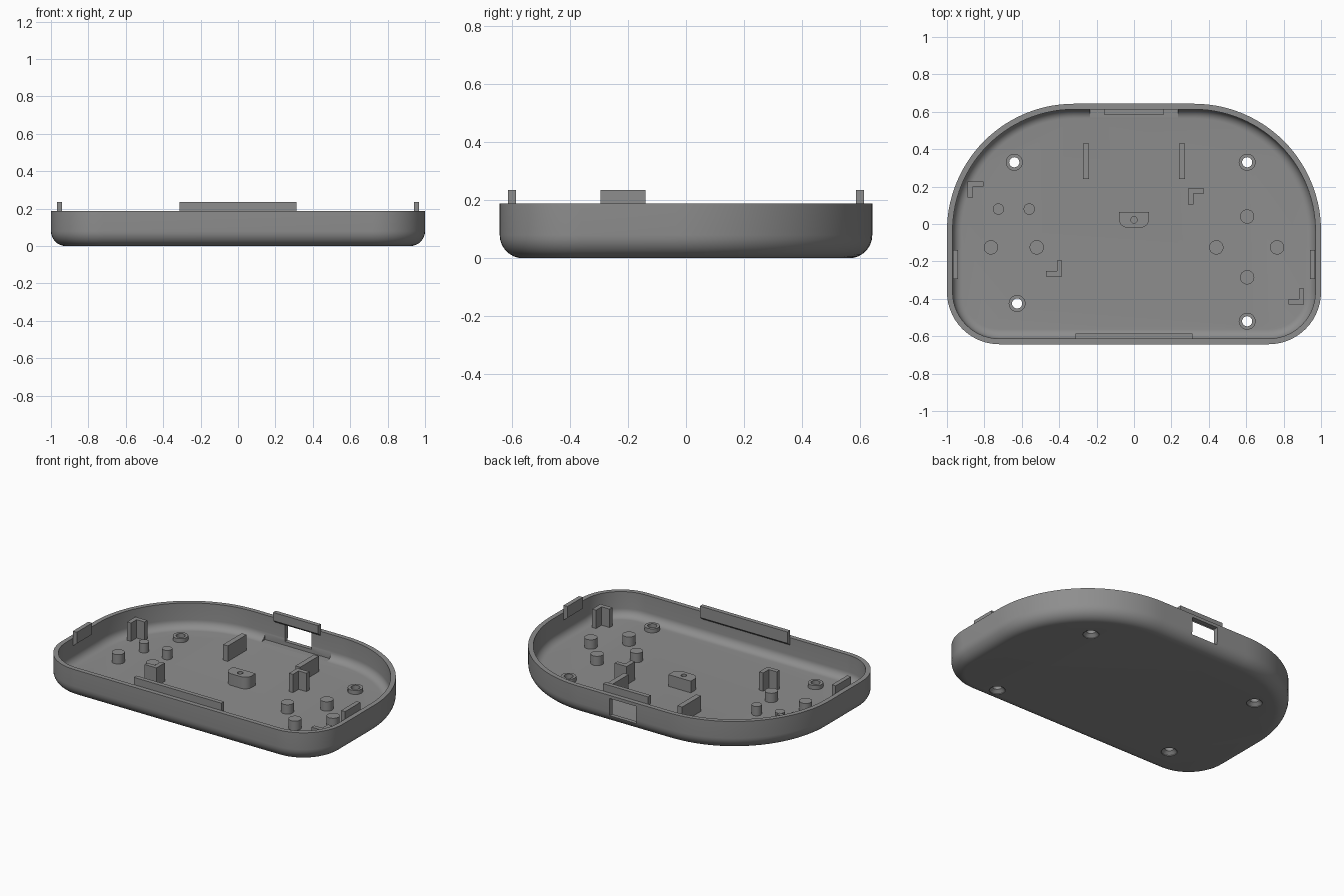
import bpy, bmesh, math
from mathutils import Matrix, Vector

if "Cube" in bpy.data.objects:
    bpy.data.objects.remove(bpy.data.objects["Cube"])

gray = bpy.data.materials.new("mid gray")
gray.diffuse_color = (0.27, 0.27, 0.27, 1)
gray.use_nodes = True
gray.node_tree.nodes["Principled BSDF"].inputs["Base Color"].default_value = gray.diffuse_color

RIM, FLOOR, WALL, FILLET = 0.188, 0.03, 0.03, 0.08


def finish(name, bm, smooth=True):
    bmesh.ops.recalc_face_normals(bm, faces=bm.faces)
    mesh = bpy.data.meshes.new(name)
    bm.to_mesh(mesh)
    bm.free()
    mesh.materials.append(gray)
    ob = bpy.data.objects.new(name, mesh)
    bpy.context.collection.objects.link(ob)
    if smooth:
        shade(ob)
    return ob


def shade(ob):
    bpy.ops.object.select_all(action='DESELECT')
    ob.select_set(True)
    bpy.context.view_layer.objects.active = ob
    bpy.ops.object.shade_smooth_by_angle(angle=math.radians(35))


def cut(ob, cutters):
    for c in cutters:
        mod = ob.modifiers.new("cut", 'BOOLEAN')
        mod.operation, mod.solver, mod.object = 'DIFFERENCE', 'EXACT', c
        bpy.context.view_layer.objects.active = ob
        bpy.ops.object.modifier_apply(modifier=mod.name)
        bpy.data.objects.remove(c)
    shade(ob)


def prism(name, pts, z0, z1):
    bm = bmesh.new()
    face = bm.faces.new([bm.verts.new((x, y, z0)) for x, y in pts])
    new = bmesh.ops.extrude_face_region(bm, geom=[face])["geom"]
    bmesh.ops.translate(bm, vec=(0, 0, z1 - z0),
                        verts=[v for v in new if isinstance(v, bmesh.types.BMVert)])
    return finish(name, bm)


def box(name, x0, x1, y0, y1, z0, z1):
    return prism(name, [(x0, y0), (x1, y0), (x1, y1), (x0, y1)], z0, z1)


def skin(bm, rings, closed=False):
    """Bridge successive rings of equal length; cap or join the ends."""
    loops = [[bm.verts.new(p) for p in r] for r in rings]
    n = len(loops[0])
    pairs = list(zip(loops, loops[1:])) + ([(loops[-1], loops[0])] if closed else [])
    for a, b in pairs:
        for i in range(n):
            j = (i + 1) % n
            bm.faces.new((a[i], a[j], b[j], b[i]))
    if not closed:
        bm.faces.new(loops[0])
        bm.faces.new(loops[-1])


def lathe(name, x, y, profile, closed=False, n=32):
    bm = bmesh.new()
    skin(bm, [[(x + r * math.cos(2 * math.pi * i / n), y + r * math.sin(2 * math.pi * i / n), z)
               for i in range(n)] for r, z in profile], closed)
    return finish(name, bm)


def outline(inset, z):
    """Half-round back, softly rounded front corners."""
    pts = []
    for cx, cy, r, start, n in ((0.32, -0.037, 0.68, 0, 28), (-0.32, -0.037, 0.68, 90, 28),
                                (-0.72, -0.363, 0.28, 180, 14), (0.72, -0.363, 0.28, 270, 14)):
        for i in range(n + 1):
            a = math.radians(start + 90 * i / n)
            pts.append((cx + (r - inset) * math.cos(a), cy + (r - inset) * math.sin(a), z))
    return pts


# Tray shell: rounded outer skin, rim and inner skin
arc = [math.radians(90 * i / 8) for i in range(9)]
rings = [outline(FILLET * (1 - math.sin(a)), FILLET * (1 - math.cos(a))) for a in arc]
rings += [outline(0, RIM), outline(WALL, RIM)]
ri = FILLET - WALL
rings += [outline(WALL + ri * (1 - math.cos(a)), FLOOR + ri * (1 - math.sin(a))) for a in arc]
bm = bmesh.new()
skin(bm, rings)
shell = finish("tray_shell", bm)

# Connector recess, port window and countersunk screw holes
SCREWS = [(-0.64, 0.33), (0.605, 0.33), (-0.625, -0.425), (0.605, -0.52)]
cutters = [box("recess_cutter", -0.235, 0.235, 0.48, 0.612, FLOOR + 0.0005, 0.17),
           box("window_cutter", -0.095, 0.095, 0.55, 0.75, 0.055, 0.168)]
cutters += [lathe("screw_cutter", x, y, [(0.047, -0.02), (0.047, 0.004), (0.027, 0.022), (0.027, 0.1)])
            for x, y in SCREWS]
cut(shell, cutters)

# Screw bosses
for x, y in SCREWS:
    lathe("screw_boss", x, y, [(0.045, FLOOR - 0.005), (0.045, 0.056), (0.027, 0.056),
                               (0.027, FLOOR - 0.005)], closed=True)

# Support pegs
for x, y, r in ((-0.725, 0.08, 0.03), (-0.56, 0.08, 0.03), (-0.765, -0.125, 0.038),
                (-0.52, -0.125, 0.038), (0.44, -0.125, 0.038), (0.765, -0.125, 0.038),
                (0.605, 0.04, 0.038), (0.605, -0.285, 0.038)):
    lathe("support_peg", x, y, [(r, FLOOR - 0.005), (r, 0.09)])

# Centre block with rounded front corners and a pilot hole
pts = [(0.08, 0.065), (-0.08, 0.065)]
for cx, start in ((-0.035, 180), (0.035, 270)):
    pts += [(cx + 0.045 * math.cos(math.radians(start + 15 * i)),
             0.025 + 0.045 * math.sin(math.radians(start + 15 * i))) for i in range(7)]
block = prism("centre_block", pts, FLOOR - 0.005, 0.105)
cut(block, [lathe("pilot_cutter", 0, 0.022, [(0.017, 0.05), (0.017, 0.15)])])

# Guide ribs beside the connector
for s in (-1, 1):
    box("guide_rib", s * 0.257 - 0.017, s * 0.257 + 0.017, 0.24, 0.43, FLOOR - 0.005, 0.13)

# L-shaped board corner brackets, s points from the corner into the board
for x, y, s in ((-0.89, 0.228, 1), (-0.385, -0.28, -1), (0.29, 0.19, 1), (0.91, -0.43, -1)):
    t, l = 0.028, 0.085
    prism("corner_bracket", [(x + s * a, y - s * b) for a, b in
                             ((0, 0), (l, 0), (l, t), (t, t), (t, l), (0, l))], FLOOR - 0.005, 0.148)


# Snap clips: wedge-bottomed tabs standing above the rim
def clip(name, cx, cy, half, angle, low):
    bm = bmesh.new()
    prof = [(-0.001, 0.235), (0.027, 0.235), (0.027, low + 0.022), (-0.001, low)]
    skin(bm, [[(u, d, z) for d, z in prof] for u in (-half, half)])
    bm.transform(Matrix.Translation(Vector((cx, cy, 0))) @ Matrix.Rotation(math.radians(angle), 4, 'Z'))
    finish(name, bm)


clip("front_clip", 0, -0.613, 0.312, 0, 0.14)
clip("back_clip", 0, 0.613, 0.16, 180, 0.16)
clip("right_clip", 0.968, -0.217, 0.078, 90, 0.14)
clip("left_clip", -0.968, -0.217, 0.078, -90, 0.14)
